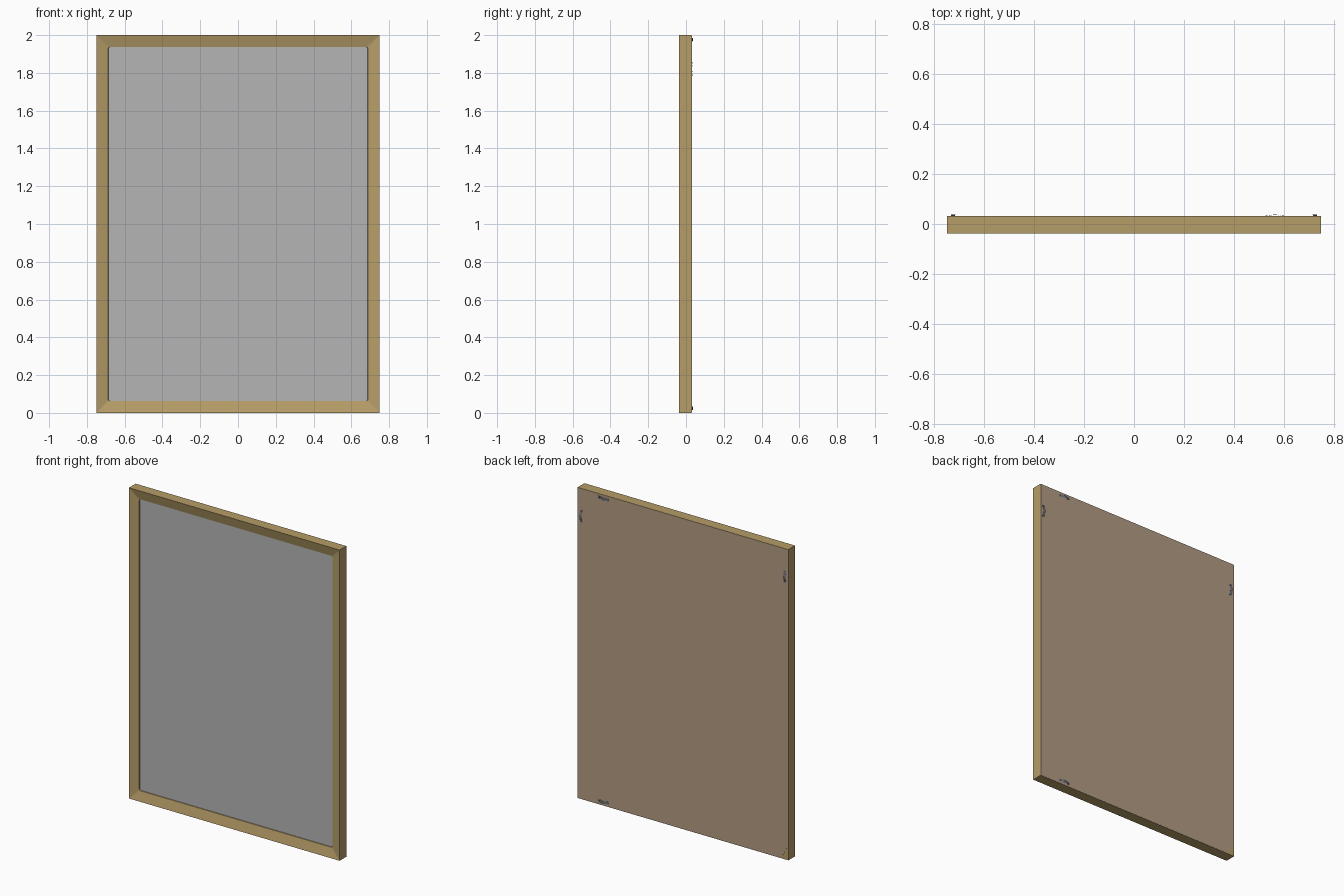
import bpy, bmesh, math
from mathutils import Matrix, Vector

if "Cube" in bpy.data.objects:
    bpy.data.objects.remove(bpy.data.objects["Cube"])


def material(name, rgb):
    m = bpy.data.materials.new(name)
    m.diffuse_color = (*rgb, 1)
    m.use_nodes = True
    m.node_tree.nodes["Principled BSDF"].inputs["Base Color"].default_value = m.diffuse_color
    return m


GOLD = material("gold_wood", (0.47, 0.34, 0.14))
GREY = material("mirror_grey", (0.46, 0.46, 0.46))
BROWN = material("brown_paper", (0.45, 0.33, 0.225))
STEEL = material("dark_steel", (0.14, 0.15, 0.18))
W, H = 0.75, 2.0


def finish(name, bm, mat):
    bmesh.ops.recalc_face_normals(bm, faces=bm.faces)
    me = bpy.data.meshes.new(name)
    bm.to_mesh(me)
    bm.free()
    me.materials.append(mat)
    ob = bpy.data.objects.new(name, me)
    bpy.context.collection.objects.link(ob)
    return ob


def loop(bm, inset, y, r, n=4):
    """Rounded rectangle of vertices, inset from the outer edge."""
    verts = []
    for k, (sx, sz) in enumerate([(1, 1), (-1, 1), (-1, -1), (1, -1)]):
        cx, cz = sx * (W - inset - r), H / 2 + sz * (H / 2 - inset - r)
        for i in range(n + 1):
            a = math.pi / 2 * (k + i / n)
            verts.append(bm.verts.new((cx + r * math.cos(a), y, cz + r * math.sin(a))))
    return verts


# Frame: closed moulding profile (inset, y, corner radius) swept round
bm = bmesh.new()
profile = [(0, 0.030, 0), (0, -0.038, 0), (0.062, -0.022, 0.01),
           (0.065, -0.014, 0.01), (0.065, 0.030, 0.01)]
loops = [loop(bm, *p) for p in profile]
for a, b in zip(loops, loops[1:] + loops[:1]):
    for i in range(len(a)):
        j = (i + 1) % len(a)
        bm.faces.new((a[i], a[j], b[j], b[i]))
bmesh.ops.remove_doubles(bm, verts=bm.verts, dist=1e-5)
bmesh.ops.dissolve_degenerate(bm, dist=1e-5, edges=bm.edges)
finish("frame", bm, GOLD)


def plate(name, outline, y0, y1, mat):
    bm = bmesh.new()
    f = bm.faces.new([bm.verts.new((x, y0, z)) for x, z in outline])
    ext = bmesh.ops.extrude_face_region(bm, geom=[f])
    vs = [g for g in ext["geom"] if isinstance(g, bmesh.types.BMVert)]
    bmesh.ops.translate(bm, verts=vs, vec=(0, y1 - y0, 0))
    return finish(name, bm, mat)


# Mirror pane
g = 0.063
plate("mirror_pane", [(-W + g, g), (W - g, g), (W - g, H - g), (-W + g, H - g)],
      -0.018, -0.012, GREY)

# Backing sheet with one clipped corner
e = 0.001
plate("backing_sheet", [(-W + 0.05, e), (W - e, e), (W - e, H - e), (-W + e, H - e), (-W + e, 0.09)],
      0.0295, 0.0312, BROWN)


def hanger(name, x, z, angle):
    """Arched sawtooth strip with nails at both ends."""
    place = Matrix.Translation((x, 0.0316, z)) @ Matrix.Rotation(angle, 4, 'Y')
    bm = bmesh.new()
    n, half = 24, 0.038
    rows = []
    for i in range(n + 1):
        u = -half + 2 * half * i / n
        y = 0.0062 * math.cos(math.pi / 2 * min(1, abs(u) / 0.027))
        tooth = 0.003 if i % 2 and abs(u) < 0.025 else 0
        rows.append([bm.verts.new(place @ Vector((u, y, v))) for v in (0.009, -0.009 + tooth)])
    for a, b in zip(rows, rows[1:]):
        bm.faces.new((a[0], b[0], b[1], a[1]))
    ob = finish(name, bm, STEEL)
    ob.modifiers.new("thickness", 'SOLIDIFY').thickness = 0.0008
    # Nail heads
    bm = bmesh.new()
    for u in (-0.033, 0.033):
        m = place @ Matrix.Translation((u, 0.001, 0)) @ Matrix.Rotation(math.pi / 2, 4, 'X')
        bmesh.ops.create_cone(bm, cap_ends=True, segments=12, radius1=0.004,
                              radius2=0.004, depth=0.003, matrix=m)
    finish(name + "_nails", bm, STEEL)


hanger("hanger_top", 0.565, H - 0.024, 0)
hanger("hanger_bottom", 0.565, 0.024, 0)
hanger("hanger_right", 0.725, 1.82, math.pi / 2)
hanger("hanger_left", -0.725, 1.82, -math.pi / 2)
